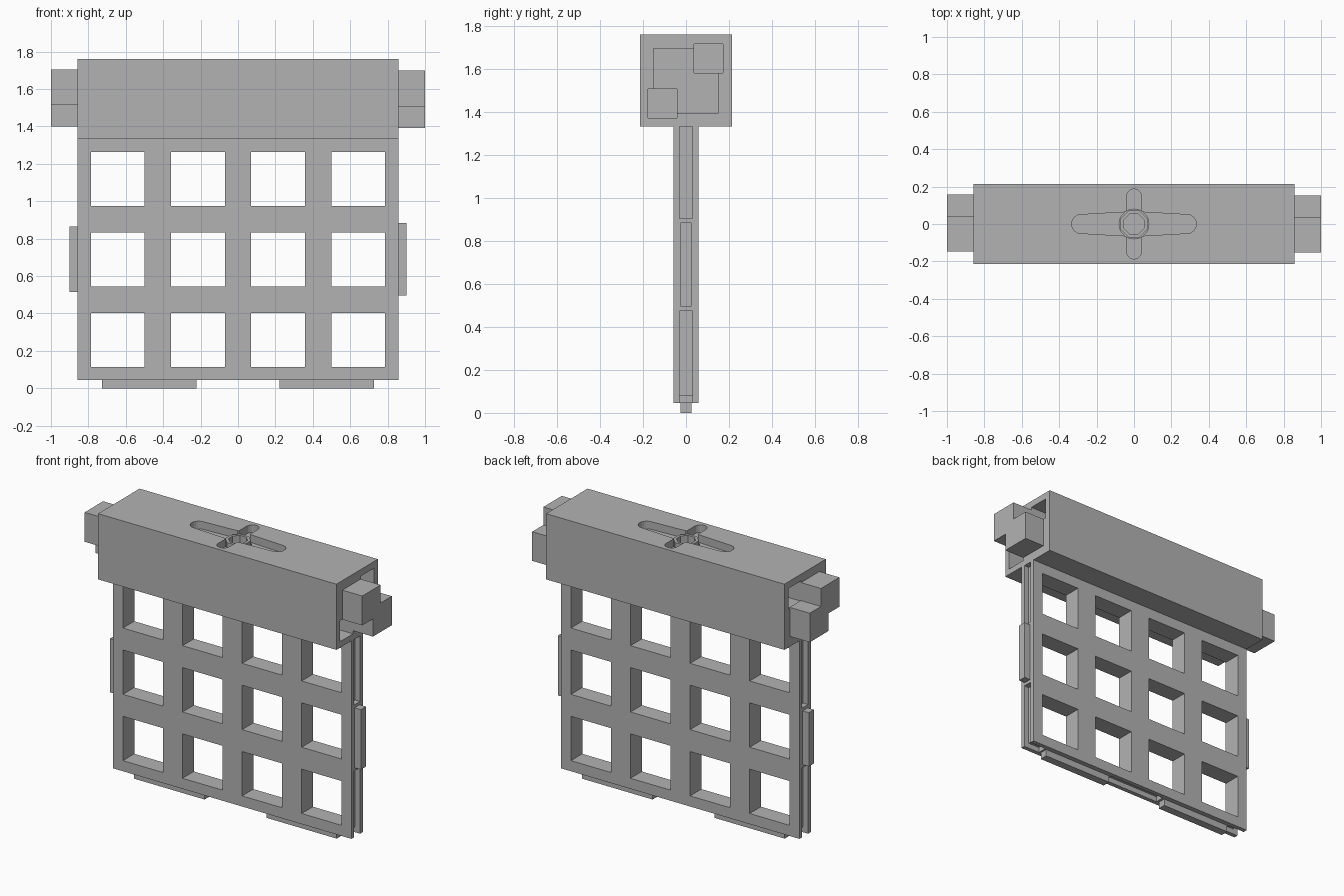
import bpy, bmesh, math

cube = bpy.data.objects.get("Cube")
if cube:
    bpy.data.objects.remove(cube, do_unlink=True)

grey = bpy.data.materials.new("plain grey")
grey.use_nodes = True
colour = (0.45, 0.45, 0.45, 1)
grey.diffuse_color = colour
grey.node_tree.nodes["Principled BSDF"].inputs["Base Color"].default_value = colour


def prism(name, outline, axis, lo, hi):
    """Extrude a 2D outline along x or z."""
    bm = bmesh.new()
    rings = []
    for d in (lo, hi):
        rings.append([bm.verts.new((d, a, b) if axis == "x" else (a, b, d))
                      for a, b in outline])
    n = len(outline)
    bm.faces.new(rings[0])
    bm.faces.new(rings[1])
    for i in range(n):
        j = (i + 1) % n
        bm.faces.new((rings[0][i], rings[0][j], rings[1][j], rings[1][i]))
    bmesh.ops.recalc_face_normals(bm, faces=bm.faces)
    mesh = bpy.data.meshes.new(name)
    bm.to_mesh(mesh)
    bm.free()
    mesh.materials.append(grey)
    ob = bpy.data.objects.new(name, mesh)
    bpy.context.collection.objects.link(ob)
    return ob


def box(name, x, y, z):
    return prism(name, [(x[0], y[0]), (x[1], y[0]), (x[1], y[1]), (x[0], y[1])],
                 "z", *z)


def circle(r, n, turn=0):
    return [(r * math.cos(turn + math.tau * i / n),
             r * math.sin(turn + math.tau * i / n)) for i in range(n)]


def cut(target, cutter):
    cutter.hide_render = True
    mod = target.modifiers.new("cut", "BOOLEAN")
    mod.operation = "DIFFERENCE"
    mod.solver = "EXACT"
    mod.object = cutter
    bpy.context.view_layer.objects.active = target
    bpy.ops.object.modifier_apply(modifier=mod.name)
    bpy.data.objects.remove(cutter, do_unlink=True)


def span(side, a, b):
    return tuple(sorted((side * a, side * b)))


W, BASE, MID, TOP = 0.857, 0.045, 1.333, 1.76
GROOVE, DEEP = (-0.03, 0.03), 0.035
TAB = (-0.026, 0.026)

# Lattice panel with a grid of square windows
panel = box("lattice_panel", (-W, W), (-0.058, 0.058), (BASE, MID))
h = 0.144
for i in range(4):
    for j in range(3):
        x, z = (i - 1.5) * 0.4285, 0.258 + j * 0.431
        cut(panel, box("window_cutter", (x - h, x + h), (-0.2, 0.2), (z - h, z + h)))

# Edge grooves and tabs on both sides
for side, name, z0, z1 in ((1, "left", 0.495, 0.885), (-1, "right", 0.515, 0.865)):
    for zs in ((0, z0 - 0.02), (z1 + 0.02, MID - 0.002)):
        cut(panel, box("groove_cutter", span(side, W - DEEP, 1), GROOVE, zs))
    box(name + "_side_tab", span(side, W - 0.01, 0.902), TAB, (z0, z1))

    # Bottom tab and the groove at the outer corner
    cut(panel, box("groove_cutter", span(side, 0.74, 1), GROOVE, (-0.1, BASE + DEEP)))
    box(name + "_bottom_tab", span(side, 0.222, 0.728), TAB, (0, BASE + 0.01))
cut(panel, box("groove_cutter", (-0.205, 0.205), GROOVE, (-0.1, BASE + DEEP)))

# Header beam
beam = box("header_beam", (-W, W), (-0.213, 0.213), (MID, TOP))

# Cross-shaped recess in the top: tapered long arm, short arm, round well
def rounded(cx, rx, ry, root):
    right = [(cx + rx * math.cos(t), ry * math.sin(t))
             for t in (math.pi * (k / 10 - 0.5) for k in range(11))]
    left = [(-x, -y) for x, y in right]
    return right + [(0, root)] + left + [(0, -root)]

cut(beam, prism("slot_cutter", rounded(0.285, 0.048, 0.05, 0.066), "z", TOP - 0.05, 2))
short = [(-y, x) for x, y in rounded(0.147, 0.04, 0.04, 0.0401)]
cut(beam, prism("slot_cutter", short, "z", TOP - 0.05, 2))
cut(beam, prism("well_cutter", circle(0.079, 32), "z", TOP - 0.09, 2))

# Eight-sided collar in the well
collar = prism("collar", circle(0.077, 8, math.pi / 8), "z", TOP - 0.095, TOP - 0.02)
cut(collar, prism("collar_cutter", circle(0.058, 8, math.pi / 8), "z", TOP - 0.085, 2))

# Interlocking end pegs with matching corner sockets
for side, name, dy, dz in ((1, "left", 0, 0), (-1, "right", 0.005, 0.007)):
    for y, z in (((-0.177, -0.042), (1.372, 1.507)), ((0.037, 0.172), (1.581, 1.716))):
        cut(beam, box("socket_cutter", span(side, W - 0.15, 1.1), y, z))
    a, b, lo, hi = -0.152, 0.152, 1.392, 1.698
    step = [(a, hi), (a, 1.507), (-0.042, 1.507), (-0.042, lo),
            (b, lo), (b, 1.581), (0.037, 1.581), (0.037, hi)]
    step = [(y + dy, z + dz) for y, z in step]
    prism(name + "_end_peg", step, "x", *span(side, W - 0.002, 1))
